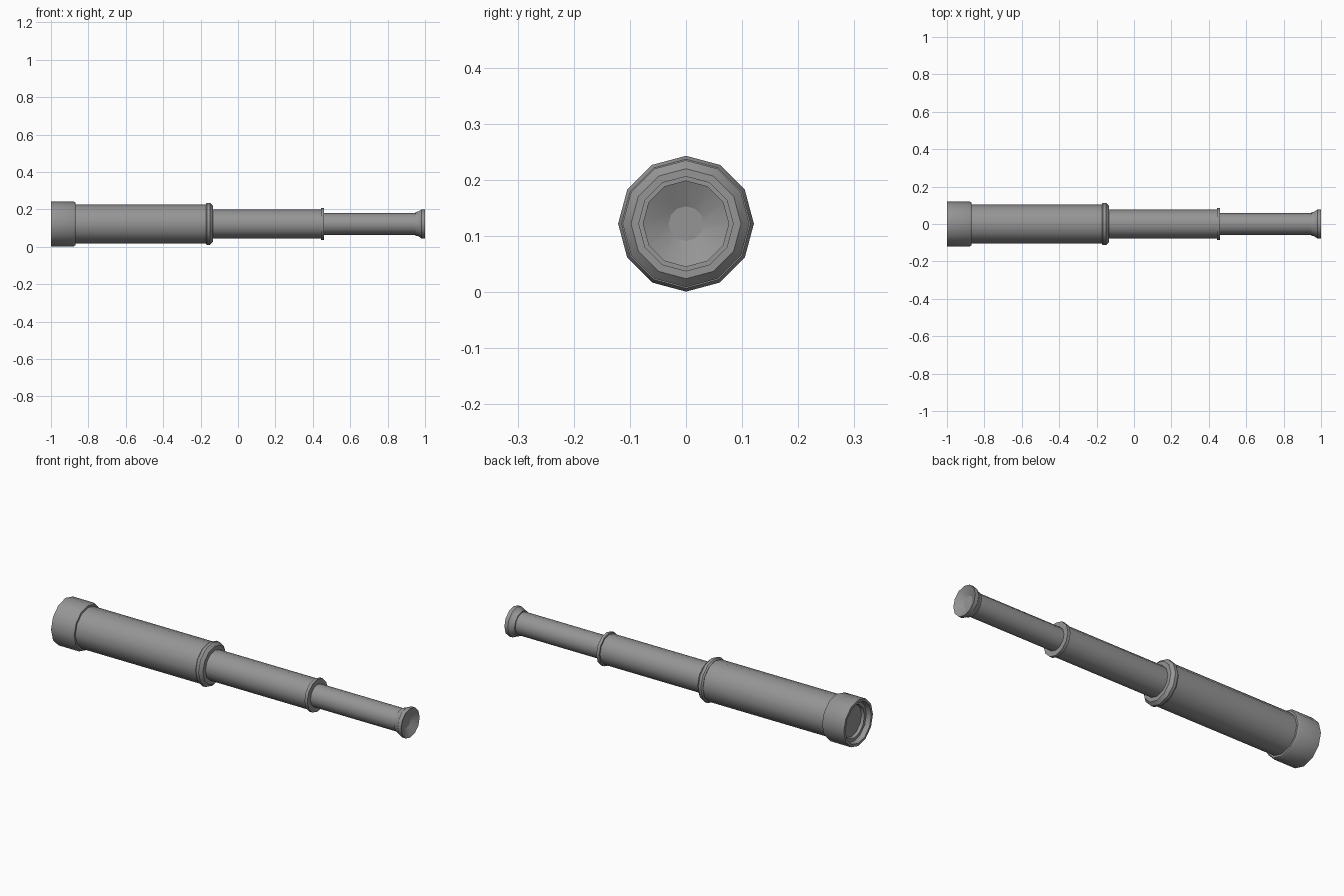
import bpy, bmesh, math

if "Cube" in bpy.data.objects:
    bpy.data.objects.remove(bpy.data.objects["Cube"], do_unlink=True)

AXIS_Z = 0.122
SIDES = 12

grey = bpy.data.materials.new("mid grey")
grey.use_nodes = True
colour = (0.3, 0.3, 0.3, 1)
grey.diffuse_color = colour
grey.node_tree.nodes["Principled BSDF"].inputs["Base Color"].default_value = colour


def lathe(name, profile, sides=SIDES):
    """Turn (x, radius) points around the long axis; radius 0 makes a pole."""
    bm = bmesh.new()
    rings = []
    for x, r in profile:
        count = sides if r > 0 else 1
        rings.append([bm.verts.new((x, r * math.sin(math.tau * i / sides),
                                    AXIS_Z + r * math.cos(math.tau * i / sides)))
                      for i in range(count)])
    for a, b in zip(rings, rings[1:]):
        for i in range(sides):
            j = (i + 1) % sides
            corners = [a[i % len(a)], a[j % len(a)], b[j % len(b)], b[i % len(b)]]
            bm.faces.new(list(dict.fromkeys(corners)))
    bmesh.ops.recalc_face_normals(bm, faces=bm.faces)
    mesh = bpy.data.meshes.new(name)
    bm.to_mesh(mesh)
    bm.free()
    mesh.materials.append(grey)
    obj = bpy.data.objects.new(name, mesh)
    bpy.context.collection.objects.link(obj)
    bpy.ops.object.select_all(action="DESELECT")
    obj.select_set(True)
    bpy.context.view_layer.objects.active = obj
    bpy.ops.object.shade_smooth_by_angle(angle=math.radians(35))


# Front cap with a stepped recess and a flat lens
lathe("front_cap", [(-0.96, 0), (-0.96, 0.083), (-0.975, 0.086), (-0.975, 0.102),
                    (-1, 0.107), (-1, 0.121), (-0.88, 0.121), (-0.87, 0.115),
                    (-0.87, 0.1)])

# Three telescoping tubes
lathe("main_tube", [(-0.875, 0.105), (-0.165, 0.105)])
lathe("middle_tube", [(-0.16, 0.077), (0.45, 0.077)])
lathe("rear_tube", [(0.44, 0.058), (0.97, 0.058)])

# Collars where the tubes slide into each other
lathe("main_collar", [(-0.172, 0.1), (-0.172, 0.107), (-0.165, 0.113), (-0.15, 0.113),
                      (-0.135, 0.098), (-0.135, 0.07)])
lathe("middle_collar", [(0.445, 0.075), (0.445, 0.085), (0.461, 0.085), (0.461, 0.055)])

# Flared eyepiece with a dished end and a round eye lens
lathe("eyepiece", [(0.95, 0.056), (0.95, 0.064), (0.965, 0.066), (0.98, 0.077),
                   (1, 0.077), (0.978, 0.031)])
lathe("eye_lens", [(0.978, 0.032), (0.978, 0)], 24)
